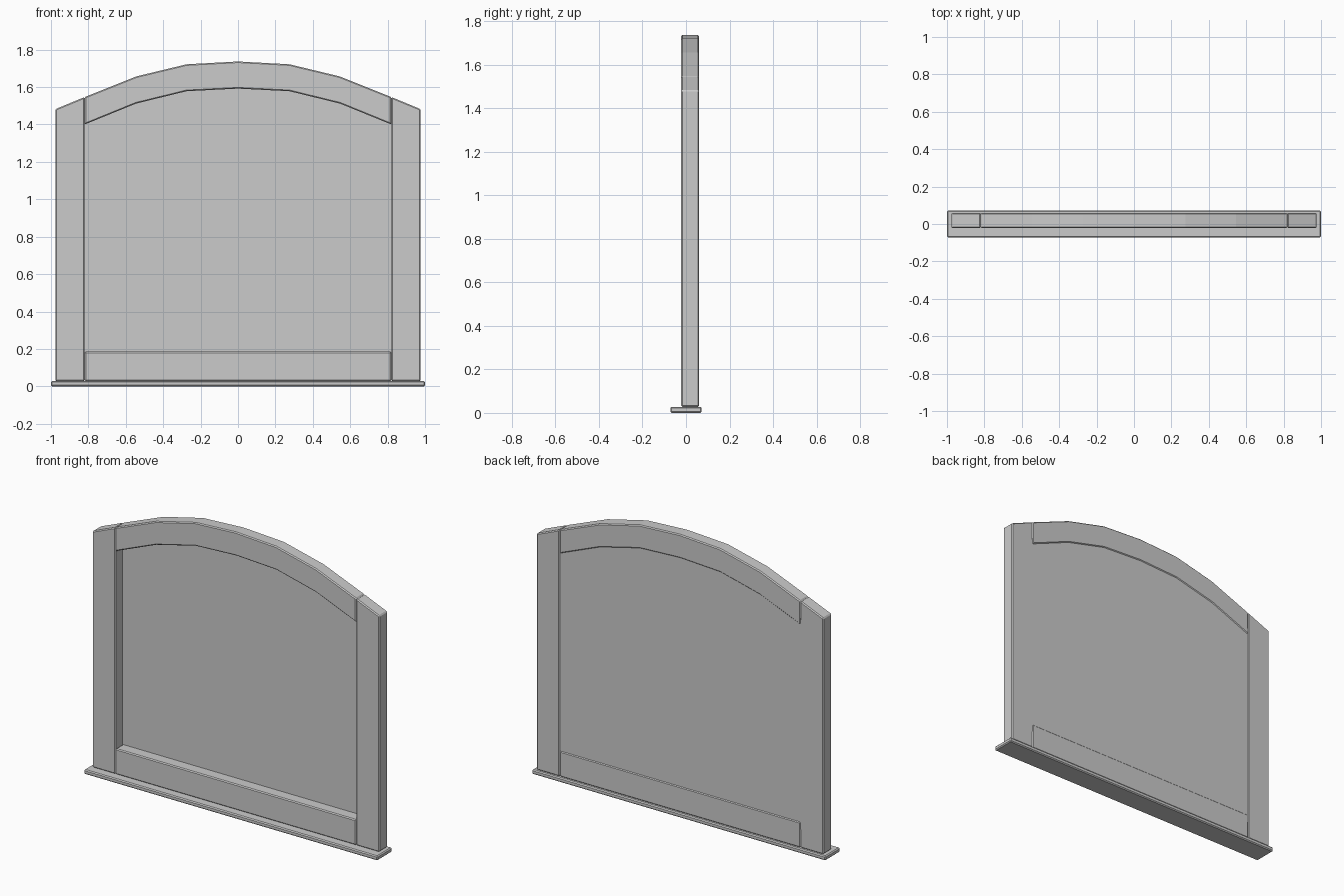
import bpy
import bmesh

cube = bpy.data.objects.get("Cube")
if cube:
    bpy.data.objects.remove(cube, do_unlink=True)

GREY = (0.6, 0.6, 0.6, 1.0)
mat = bpy.data.materials.new("plain grey")
mat.use_nodes = True
mat.diffuse_color = GREY
mat.node_tree.nodes["Principled BSDF"].inputs["Base Color"].default_value = GREY


def slab(name, outline, y0, y1, chamfer=0.0):
    """Extrude an x-z outline from y0 to y1, with chamfered edges."""
    bm = bmesh.new()
    front = bm.faces.new([bm.verts.new((x, y0, z)) for x, z in outline])
    new = bmesh.ops.extrude_face_region(bm, geom=[front])["geom"]
    moved = [v for v in new if isinstance(v, bmesh.types.BMVert)]
    bmesh.ops.translate(bm, vec=(0, y1 - y0, 0), verts=moved)
    bmesh.ops.recalc_face_normals(bm, faces=bm.faces)
    mesh = bpy.data.meshes.new(name)
    bm.to_mesh(mesh)
    bm.free()
    mesh.materials.append(mat)
    obj = bpy.data.objects.new(name, mesh)
    bpy.context.collection.objects.link(obj)
    if chamfer:
        mod = obj.modifiers.new("chamfer", "BEVEL")
        mod.width = chamfer
        mod.segments = 1
        mod.limit_method = "ANGLE"
        mod.angle_limit = 0.7
    return obj


def rect(x, z0, z1):
    return [(-x, z0), (x, z0), (x, z1), (-x, z1)]


def mirrored(half):
    """Full left-to-right curve from its right half, starting at x = 0."""
    return [(-x, z) for x, z in reversed(half[1:])] + half


FRONT, BACK = -0.022, 0.06
EDGE = 0.006
BASE_TOP = 0.028
INNER, OUTER = 0.82, 0.977

arch_top = mirrored([(0, 1.737), (0.275, 1.722), (0.545, 1.657), (INNER, 1.547)])
arch_low = mirrored([(0, 1.592), (0.275, 1.578), (0.545, 1.512), (INNER, 1.4)])

# Sill under the frame
slab("sill", rect(1.0, 0, BASE_TOP), -0.072, 0.072, EDGE)

# Upright stiles with sloping tops
for side, s in (("left", 1), ("right", -1)):
    slab(side + "_stile", [(s * INNER, BASE_TOP), (s * OUTER, BASE_TOP),
                           (s * OUTER, 1.482), (s * INNER, 1.547)],
         FRONT, BACK, EDGE)

# Bottom rail and arched top rail
slab("bottom_rail", rect(INNER, BASE_TOP, 0.185), FRONT, BACK, EDGE)
slab("arched_rail", arch_top + arch_low[::-1], FRONT, BACK, EDGE)

# Thin panel set near the back, its edges hidden inside the frame
panel_top = [(x, z + 0.04) for x, z in arch_low]
slab("panel", [(-INNER - 0.02, 0.14), (INNER + 0.02, 0.14)] + panel_top[::-1],
     0.048, 0.055)
